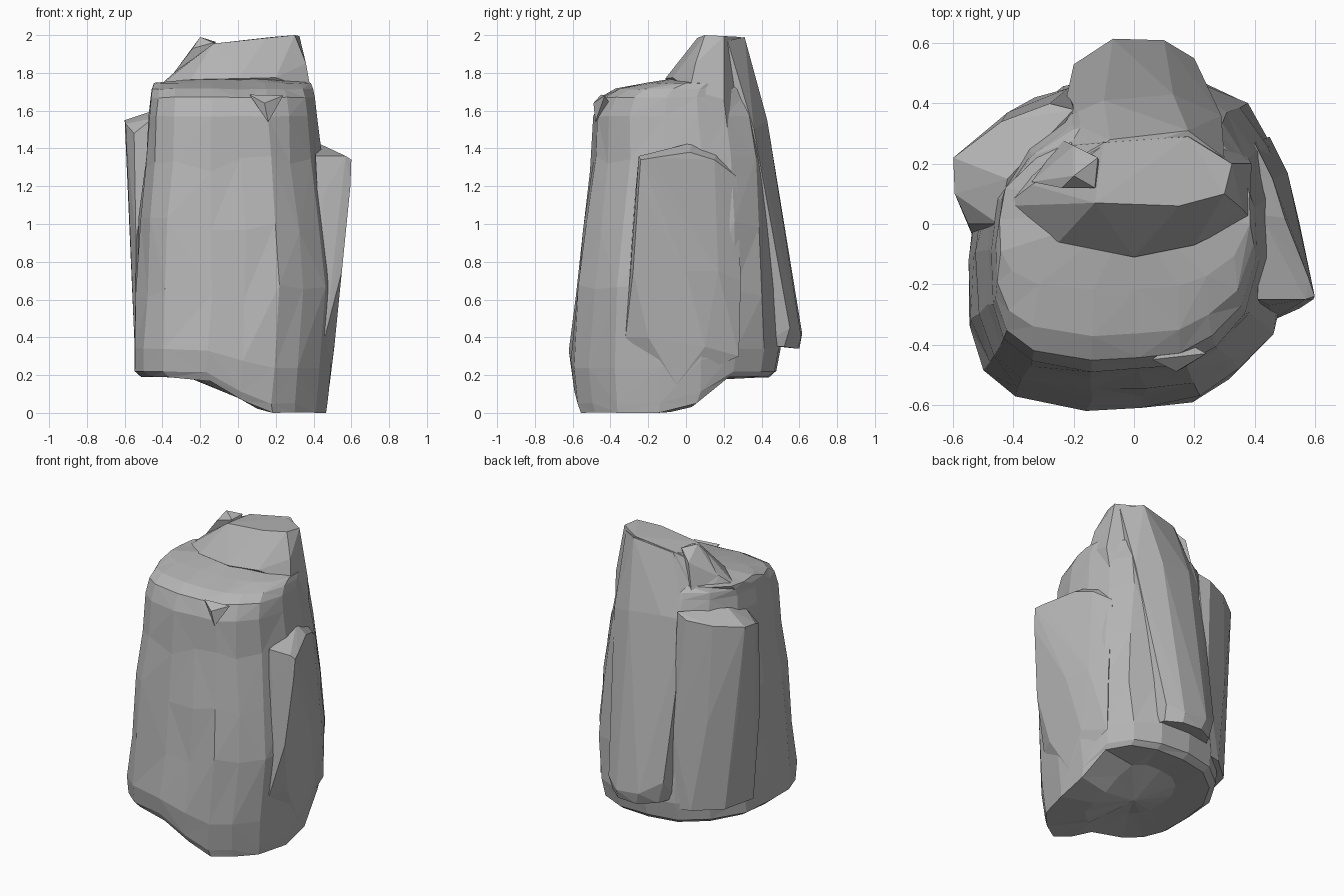
import bpy, bmesh, random

random.seed(4)
if "Cube" in bpy.data.objects:
    bpy.data.objects.remove(bpy.data.objects["Cube"], do_unlink=True)

stone = bpy.data.materials.new("grey stone")
stone.use_nodes = True
GREY = (0.46, 0.46, 0.46, 1)
stone.diffuse_color = GREY
stone.node_tree.nodes["Principled BSDF"].inputs["Base Color"].default_value = GREY


def finish(bm, name):
    bmesh.ops.recalc_face_normals(bm, faces=bm.faces[:])
    mesh = bpy.data.meshes.new(name)
    bm.to_mesh(mesh)
    bm.free()
    mesh.materials.append(stone)
    obj = bpy.data.objects.new(name, mesh)
    bpy.context.collection.objects.link(obj)


def hull(name, points):
    """Faceted chunk of stone wrapped around a few corner points."""
    bm = bmesh.new()
    for p in points:
        bm.verts.new(p)
    bmesh.ops.convex_hull(bm, input=bm.verts[:])
    loose = [v for v in bm.verts if not v.link_faces]
    bmesh.ops.delete(bm, geom=loose, context='VERTS')
    finish(bm, name)


def ramp(t, a, b):
    return min(1, max(0, (t - a) / (b - a)))


def jitter(amount):
    return random.uniform(-amount, amount)


def lift(x, y):
    """Height of the slanted underside."""
    return .19 * max(ramp(-x, -.13, .18), ramp(y, 0, .22))


# Main block: one outline fitted to a stack of bounds, with a slanted underside
outline = [(-1, -.1), (-.99, -.5), (-.9, -.76), (-.7, -.92), (-.25, -1), (.1, -.98),
           (.42, -.95), (.66, -.81), (.88, -.57), (1, -.15), (1, .25), (.9, .58),
           (.72, .85), (.4, .98), (0, 1), (-.4, .92), (-.72, .68), (-.95, .3)]
levels = [(0, -.51, .465, -.58, .44), (.05, -.55, .475, -.6, .48), (.24, -.55, .495, -.62, .5),
          (.65, -.54, .52, -.59, .48), (1.0, -.52, .49, -.55, .46), (1.32, -.49, .44, -.505, .44),
          (1.57, -.475, .42, -.49, .4), (1.67, -.465, .405, -.45, .36),
          (1.715, -.46, .395, -.37, .34), (1.745, -.445, .385, -.22, .3)]

bm = bmesh.new()
rings = []
for i, (z, x0, x1, y0, y1) in enumerate(levels):
    ring = []
    shake = .009 if 2 < i < 6 else .003
    for u, v in outline:
        x = (x0 + x1) / 2 + u * (x1 - x0) / 2 + jitter(shake)
        y = (y0 + y1) / 2 + v * (y1 - y0) / 2 + jitter(shake)
        h = z + lift(x, y) * ramp(.5 - z, 0, .5) + jitter(shake * 5 if shake > .005 else shake)
        ring.append(bm.verts.new((x, y, max(0, h))))
    rings.append(ring)
n = len(outline)
for low, high in zip(rings, rings[1:]):
    for k in range(n):
        a, b, c, d = low[k], low[(k + 1) % n], high[(k + 1) % n], high[k]
        if random.random() < .5:
            bm.faces.new((a, b, c))
            bm.faces.new((a, c, d))
        else:
            bm.faces.new((a, b, d))
            bm.faces.new((b, c, d))
# Underside: an inner ring and a centre, both on the slant; the top is a plain fan
inner = [bm.verts.new((v.co.x * .55, v.co.y * .55, lift(v.co.x * .55, v.co.y * .55) + .005))
         for v in rings[0]]
base = bm.verts.new((0, 0, lift(0, 0)))
peak = bm.verts.new((0, .05, 1.79))
for k in range(n):
    j = (k + 1) % n
    bm.faces.new((rings[0][k], inner[k], inner[j], rings[0][j]))
    bm.faces.new((inner[k], base, inner[j]))
    bm.faces.new((rings[-1][k], rings[-1][j], peak))
bmesh.ops.triangulate(bm, faces=[f for f in bm.faces if len(f.verts) > 3])
finish(bm, "main_block")

# Crown: steep front, nearly flat summit, back buried in the rib
hull("crown", [(-.43, .06, 1.72), (-.25, -.06, 1.765), (0, -.11, 1.77), (.2, -.07, 1.775),
               (.385, .02, 1.71), (.39, .2, 1.66), (-.34, .13, 1.8), (-.13, .07, 1.955),
               (.15, .06, 1.985), (.3, .1, 2), (.325, .2, 1.995), (.18, .29, 1.99),
               (-.1, .27, 1.95), (-.2, .3, 1.5), (.26, .3, 1.5), (.38, .22, 1.5),
               (-.33, .25, 1.6), (.36, .05, 1.85)])
hull("crown_tip", [(-.2, .16, 1.99), (-.13, .12, 1.96), (-.12, .22, 1.965), (-.24, .12, 1.93),
                   (-.2, .26, 1.9), (-.1, .15, 1.85), (-.34, .14, 1.8), (-.24, .28, 1.7)])

# Long rib down the back, ending in an overhang
hull("back_rib", [(-.18, .2, 1.93), (-.08, .28, 1.95), (.18, .31, 1.99), (.3, .22, 1.97),
                  (-.24, .35, 1.55), (-.1, .41, 1.57), (.13, .43, 1.55), (.29, .36, 1.5),
                  (-.2, .53, .5), (-.07, .615, .42), (.1, .61, .4), (.2, .55, .45),
                  (-.22, .42, .36), (-.16, .53, .35), (-.04, .6, .34), (.1, .59, .34),
                  (.19, .52, .35), (.22, .4, .36)])

# Shoulder slab on the +x side, its back edge fading into the block
hull("left_slab", [(.41, -.25, 1.36), (.57, -.25, 1.36), (.6, -.24, 1.34), (.58, -.18, 1.35),
                   (.5, .02, 1.38), (.42, .03, 1.43), (.41, .16, 1.37), (.46, .15, 1.34),
                   (.4, .27, 1.25), (.595, -.25, 1.2), (.45, -.27, 1.15), (.55, -.28, .75),
                   (.55, 0, .75), (.51, .17, .75), (.45, .29, .7), (.46, -.32, .4),
                   (.515, -.2, .4), (.51, .1, .35), (.485, -.05, .15), (.45, .28, .3)])

# Shoulder slab on the -x side, wrapping round to the back
hull("right_slab", [(-.6, .22, 1.55), (-.595, .1, 1.53), (-.55, 0, 1.48), (-.45, 0, 1.56),
                    (-.42, .15, 1.61), (-.44, .34, 1.56), (-.28, .4, 1.58), (-.2, .38, 1.61),
                    (-.555, .23, .95), (-.54, -.03, .9), (-.42, .37, .9), (-.22, .45, .8),
                    (-.545, .05, .3), (-.49, .28, .3), (-.33, .42, .3), (-.2, .45, .3)])

# Flake on the front brow
hull("front_chip", [(.06, -.45, 1.685), (.24, -.43, 1.68), (.14, -.49, 1.64),
                    (.16, -.48, 1.54), (.15, -.38, 1.6)])
